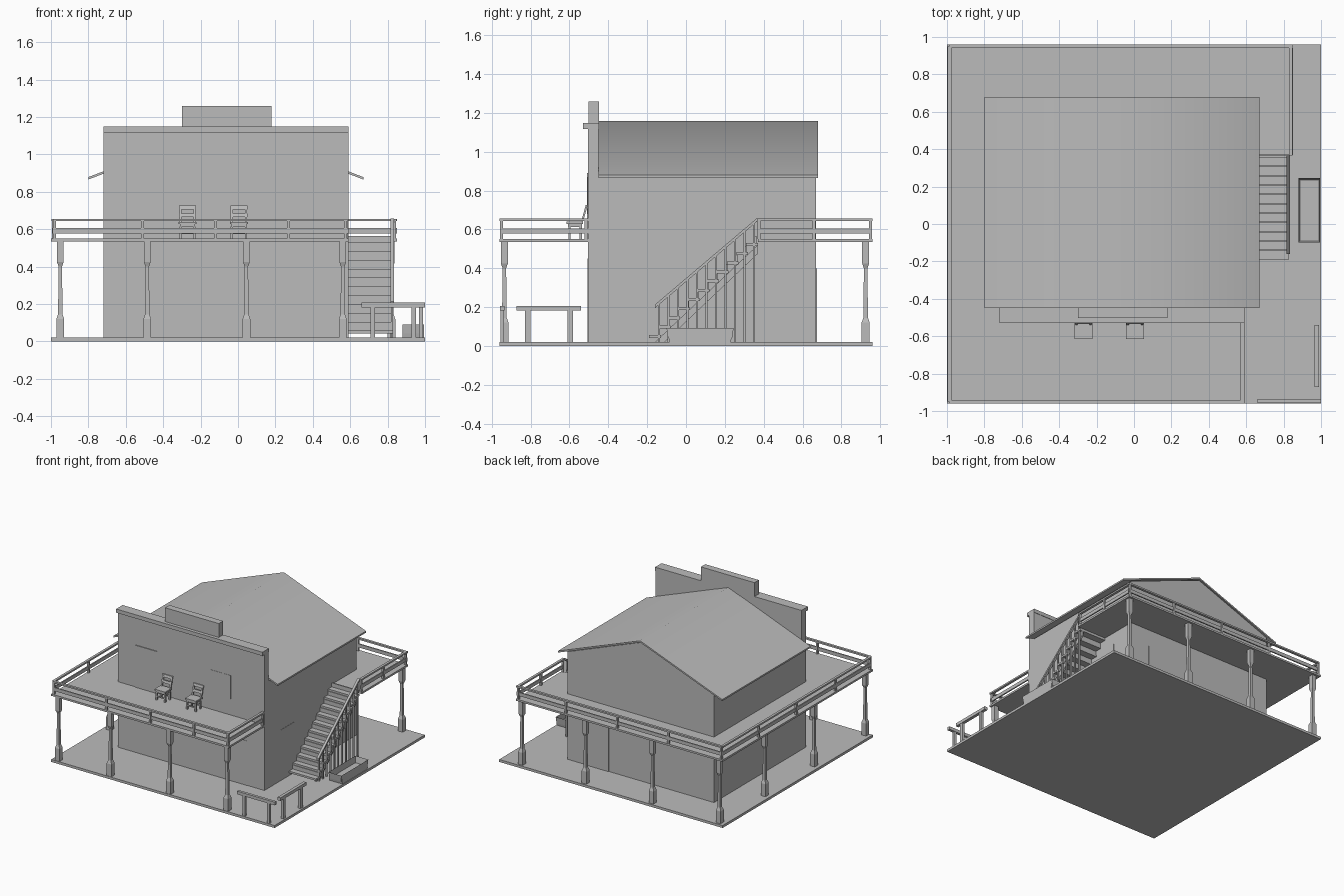
import bpy, bmesh, math
from mathutils import Vector

if "Cube" in bpy.data.objects:
    bpy.data.objects.remove(bpy.data.objects["Cube"], do_unlink=True)

gray = bpy.data.materials.new("plain_gray")
gray.use_nodes = True
COLOR = (0.5, 0.5, 0.5, 1)
gray.diffuse_color = COLOR
gray.node_tree.nodes["Principled BSDF"].inputs["Base Color"].default_value = COLOR


def finish(name, bm):
    bmesh.ops.recalc_face_normals(bm, faces=bm.faces)
    mesh = bpy.data.meshes.new(name)
    bm.to_mesh(mesh)
    bm.free()
    mesh.materials.append(gray)
    obj = bpy.data.objects.new(name, mesh)
    bpy.context.collection.objects.link(obj)
    return obj


def add_box(bm, x, y, z):
    """Box from (min, max) pairs on each axis."""
    verts = bmesh.ops.create_cube(bm, size=1)["verts"]
    for v in verts:
        v.co = Vector([(a + b) / 2 + c * (b - a) for (a, b), c in zip((x, y, z), v.co)])
    return verts


def boxes(name, *items):
    bm = bmesh.new()
    for item in items:
        add_box(bm, *item)
    return finish(name, bm)


def prism(name, points, axis, lo, hi):
    """Extrude a closed profile along the x, y or z axis."""
    bm = bmesh.new()

    def place(p):
        co = list(p)
        co.insert(axis, lo)
        return bm.verts.new(co)
    face = bm.faces.new([place(p) for p in points])
    ext = bmesh.ops.extrude_face_region(bm, geom=[face])["geom"]
    move = Vector((0, 0, 0))
    move[axis] = hi - lo
    bmesh.ops.translate(bm, vec=move, verts=[v for v in ext if isinstance(v, bmesh.types.BMVert)])
    return finish(name, bm)


# Ground and building body
GROUND, DECK = 0.02, 0.55
LEFT, RIGHT, MID, BACK = -0.72, 0.59, -0.065, 0.68
boxes("ground_slab", ((-1, 1), (-0.96, 0.96), (0, GROUND)))
prism("building_walls", [(LEFT, GROUND), (RIGHT, GROUND), (RIGHT, 0.89), (MID, 1.14), (LEFT, 0.89)],
      1, -0.46, BACK - 0.01)

# Gable roof, one bent sheet with overhanging eaves
roof = prism("roof", [(-0.80, 0.866), (MID, 1.145), (0.67, 0.866), (0.67, 0.879),
                      (MID, 1.158), (-0.80, 0.879)], 1, -0.45, BACK)
bpy.context.view_layer.objects.active = roof
roof.select_set(True)
bpy.ops.object.shade_smooth_by_angle(angle=math.radians(50))
roof.select_set(False)

# False front with cap and raised sign panel
boxes("false_front", ((LEFT, RIGHT), (-0.505, -0.45), (GROUND, 1.118)))
boxes("false_front_cap", ((LEFT, RIGHT), (-0.53, -0.447), (1.118, 1.148)))
boxes("sign_panel", ((-0.30, 0.18), (-0.503, -0.447), (1.148, 1.26)))

# Doors and windows as thin plates
boxes("upper_door", ((-0.565, -0.365), (-0.511, -0.504), (DECK, 0.89)))
boxes("front_windows", ((0.10, 0.29), (-0.507, -0.504), (0.68, 0.87)),
      ((-0.47, -0.05), (-0.507, -0.504), (0.20, 0.45)))
boxes("front_door", ((0.25, 0.44), (-0.507, -0.504), (GROUND, 0.38)))
boxes("side_windows", ((0.589, 0.592), (-0.05, 0.17), (0.63, 0.84)),
      ((0.589, 0.592), (-0.30, -0.12), (0.22, 0.43)), ((0.589, 0.592), (0.30, 0.47), (0.22, 0.44)))
boxes("back_door", ((0.22, 0.42), (0.669, 0.675), (GROUND, 0.40)))

# Balcony deck wrapping around the building
SLAB = (0.535, DECK)
boxes("balcony_deck", ((-1, 0.59), (-0.96, -0.50), SLAB), ((-1, LEFT), (-0.50, 0.67), SLAB),
      ((-1, 0.85), (0.67, 0.96), SLAB), ((RIGHT, 0.85), (0.37, 0.67), SLAB))

# Turned columns: thick foot and head with a slim shaft
COLUMN = [(0.02, 0.021), (0.12, 0.021), (0.145, 0.012), (0.40, 0.009), (0.425, 0.018), (0.537, 0.018)]


def column(x, y):
    bm = bmesh.new()
    rings = [[bm.verts.new((x + r * sx, y + r * sy, z)) for sx, sy in ((-1, -1), (1, -1), (1, 1), (-1, 1))]
             for z, r in COLUMN]
    for low, high in zip(rings, rings[1:]):
        for i in range(4):
            j = (i + 1) % 4
            bm.faces.new((low[i], low[j], high[j], high[i]))
    bm.faces.new(rings[0])
    bm.faces.new(rings[-1])
    finish("balcony_column", bm)


for x in (-0.95, -0.485, 0.045, 0.56):
    column(x, -0.935)
for x in (-0.95, -0.35, 0.25, 0.82):
    column(x, 0.925)
for y in (-0.28, 0.35):
    column(-0.95, y)


# Balcony railings
def railing(name, axis, at, lo, hi, posts):
    def along(span, half, z):
        cross = (at - half, at + half)
        return (span, cross, z) if axis == 0 else (cross, span, z)
    parts = [along((lo, hi), 0.010, (0.643, 0.656)), along((lo, hi), 0.005, (0.578, 0.606))]
    for p in posts:
        parts.append(along((p - 0.008, p + 0.008), 0.008, (DECK, 0.645)))
    boxes(name, *parts)


railing("front_railing", 0, -0.95, -0.99, 0.59, (-0.982, -0.51, -0.12, 0.27, 0.575))
railing("back_railing", 0, 0.95, -0.99, 0.85, (-0.982, -0.51, -0.05, 0.41, 0.835))
railing("side_railing", 1, -0.987, -0.95, 0.95, (-0.50, 0.0, 0.48))
railing("front_end_railing", 1, 0.58, -0.95, -0.505, (-0.515,))
railing("stair_side_railing", 1, 0.838, 0.365, 0.95, (0.375, 0.66))

# Open staircase
STEPS, RUN, RISE = 11, 0.05, 0.0473
treads = []
for i in range(STEPS):
    y, z = -0.19 + i * RUN, GROUND + (i + 1) * RISE - 0.01
    treads.append(((RIGHT, 0.83), (y, y + 0.06), (z - 0.015, z)))
    treads.append(((RIGHT, 0.82), (y + 0.045, y + 0.055), (z, z + RISE - 0.015)))
boxes("stair_treads", *treads)

# Sloping handrail and stringer, with slats between rail and ground
prism("stair_handrail", [(-0.16, 0.195), (0.365, 0.64), (0.365, 0.658), (-0.16, 0.213)], 0, 0.815, 0.835)
prism("stair_stringer", [(-0.16, GROUND), (-0.11, GROUND), (0.37, 0.475), (0.37, 0.52)], 0, 0.80, 0.815)
slats = []
for i in range(11):
    y = -0.14 + i * 0.049
    slats.append(((0.817, 0.829), (y - 0.005, y + 0.005), (GROUND, 0.20 + (y + 0.16) * 0.848)))
boxes("stair_slats", *slats)

# Water trough with flared, hollow body
bm = bmesh.new()
for v in add_box(bm, (0.88, 0.995), (-0.10, 0.245), (GROUND, 0.092)):
    if v.co.z < 0.05:
        v.co.y += 0.015 if v.co.y < 0 else -0.015
bm.faces.ensure_lookup_table()
top = [f for f in bm.faces if f.calc_center_median().z > 0.09]
bmesh.ops.inset_region(bm, faces=top, thickness=0.01)
bmesh.ops.translate(bm, vec=(0, 0, -0.05), verts=top[0].verts)
finish("water_trough", bm)

# Hitching rails
boxes("front_hitching_rail", ((0.66, 1), (-0.957, -0.935), (0.182, 0.207)),
      *[((x - 0.012, x + 0.012), (-0.955, -0.937), (GROUND, 0.185)) for x in (0.72, 0.94)])
boxes("side_hitching_rail", ((0.965, 0.99), (-0.872, -0.54), (0.182, 0.207)),
      *[((0.967, 0.988), (y - 0.014, y + 0.014), (GROUND, 0.185)) for y in (-0.815, -0.597)])


# Balcony chairs with leaning ladder backs
def chair(cx):
    bm = bmesh.new()
    add_box(bm, (cx - 0.048, cx + 0.048), (-0.615, -0.53), (0.628, 0.64))
    add_box(bm, (cx - 0.040, cx + 0.040), (-0.607, -0.535), (0.612, 0.628))
    for sx in (-1, 1):
        x = cx + sx * 0.038
        for y in (-0.60, -0.542):
            add_box(bm, (x - 0.006, x + 0.006), (y - 0.006, y + 0.006), (DECK, 0.615))
        add_box(bm, (x - 0.006, x + 0.006), (-0.540, -0.530), (0.64, 0.725))
    for y in (-0.60, -0.542):
        add_box(bm, (cx - 0.038, cx + 0.038), (y - 0.004, y + 0.004), (0.575, 0.585))
    for z in (0.665, 0.706):
        add_box(bm, (cx - 0.046, cx + 0.046), (-0.539, -0.531), (z, z + 0.02))
    for v in bm.verts:
        if v.co.z > 0.645:
            v.co.y += (v.co.z - 0.64) * 0.28
    finish("balcony_chair", bm)


chair(-0.27)
chair(0.005)
